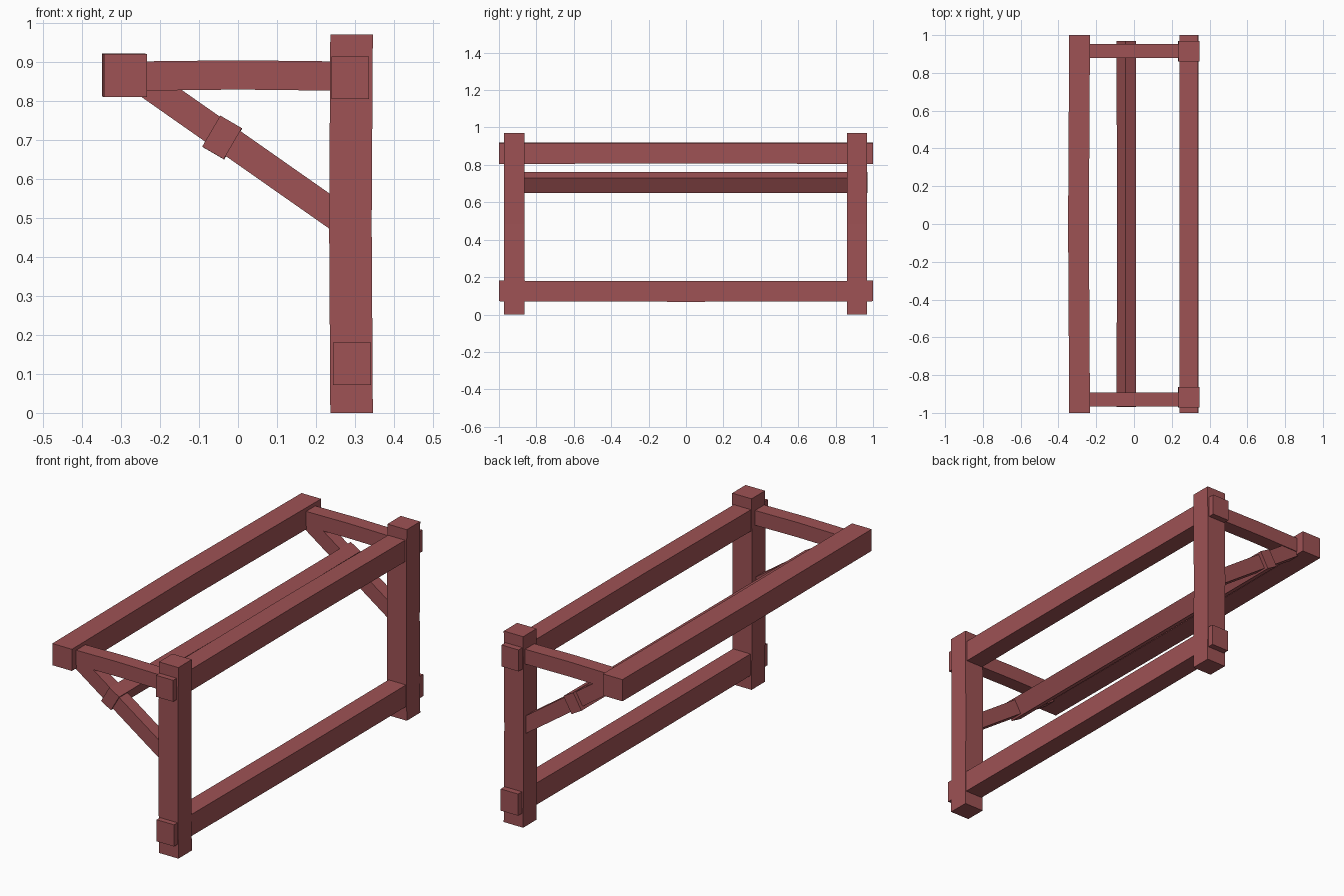
import bpy
import bmesh
from mathutils import Vector, Matrix

cube = bpy.data.objects.get("Cube")
if cube:
    bpy.data.objects.remove(cube)

wood = bpy.data.materials.new("red_wood")
wood.use_nodes = True
COLOUR = (0.342, 0.084, 0.089, 1)
wood.diffuse_color = COLOUR
wood.node_tree.nodes["Principled BSDF"].inputs["Base Color"].default_value = COLOUR


def beam(name, start, end, width, height, side, bow=(0, 0, 0)):
    """Square timber from start to end; width runs along side, the middle is shifted by bow."""
    start, end, side = Vector(start), Vector(end), Vector(side).normalized()
    axis = (end - start).normalized()
    up = axis.cross(side)
    bm = bmesh.new()
    bmesh.ops.create_cube(bm, size=1)
    frame = Matrix((side * width, up * height, end - start)).transposed().to_4x4()
    frame.translation = (start + end) / 2
    bm.transform(frame)
    # Hand-hewn bow: a ring of vertices at the middle, nudged sideways
    if any(bow):
        middle = (start + end) / 2
        cut = bmesh.ops.bisect_plane(bm, geom=bm.verts[:] + bm.edges[:] + bm.faces[:],
                                     plane_co=middle, plane_no=axis)
        for item in cut["geom_cut"]:
            if isinstance(item, bmesh.types.BMVert):
                item.co += Vector(bow)
    bmesh.ops.recalc_face_normals(bm, faces=bm.faces)
    mesh = bpy.data.meshes.new(name)
    bm.to_mesh(mesh)
    bm.free()
    mesh.materials.append(wood)
    obj = bpy.data.objects.new(name, mesh)
    bpy.context.collection.objects.link(obj)
    return obj


X, Y = (1, 0, 0), (0, 1, 0)

# Long rails
beam("front_bar", (-0.288, -1, 0.864), (-0.288, 1, 0.864), 0.11, 0.11, X, (-0.006, 0, 0.002))
beam("upper_rail", (0.288, -1, 0.859), (0.288, 1, 0.859), 0.096, 0.109, X, (0, 0, 0.004))
beam("lower_rail", (0.292, -1, 0.126), (0.292, 1, 0.126), 0.098, 0.11, X, (0, 0, -0.003))

# Tilted rail resting across the braces
beam("brace_rail", (-0.041, -0.968, 0.706), (-0.041, 0.97, 0.706),
     0.064, 0.092, (0.86, 0, -0.5), (0.001, 0, -0.001))

# Posts, arms and diagonal braces at both ends
for end_name, post_y, arm_y in (("front", -0.918, -0.928), ("rear", 0.915, 0.917)):
    beam(end_name + "_post", (0.291, post_y, 0), (0.291, post_y, 0.97),
         0.109, 0.108, X, (-0.003, 0, 0))
    beam(end_name + "_arm", (-0.26, arm_y, 0.863), (0.26, arm_y, 0.863),
         0.074, 0.075, Y, (0, 0, 0.003))
    beam(end_name + "_brace", (-0.235, arm_y, 0.846), (0.27, arm_y, 0.492), 0.066, 0.074, Y)
